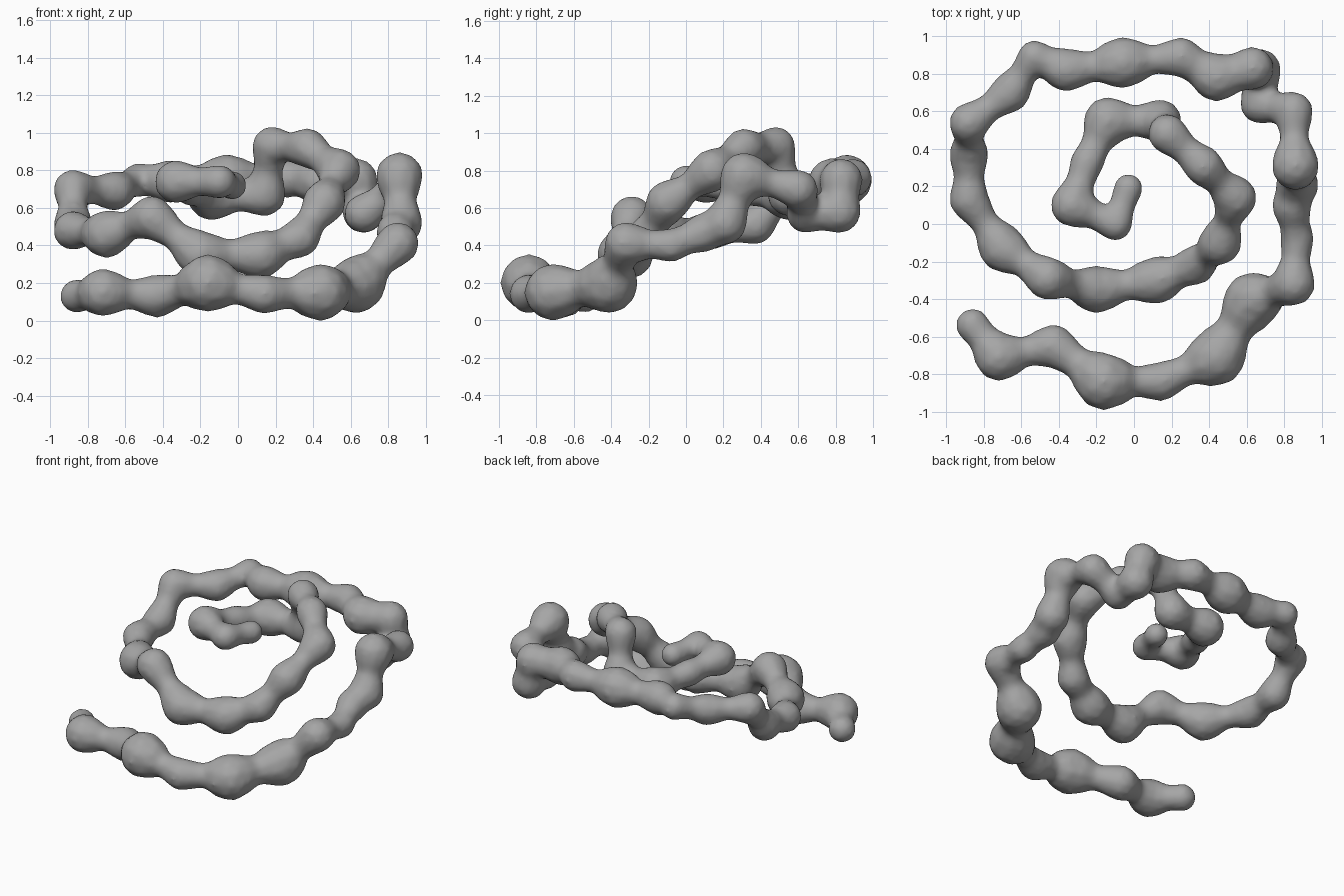
import bpy
import bmesh
import math
from mathutils import Vector, Matrix

default_cube = bpy.data.objects.get("Cube")
if default_cube:
    bpy.data.objects.remove(default_cube, do_unlink=True)

# Bead sizes along the coil
TINY, THIN, SLIM, MID, FAT, BIG = .078, .09, .105, .115, .127, .152

# Outer turn of the coil, from the low front end round the back to the left side
outer_turn = [
    (-.86, -.54, .13, THIN), (-.72, -.71, .15, FAT), (-.43, -.65, .13, MID),
    (-.16, -.84, .20, BIG), (.14, -.84, .14, SLIM), (.44, -.71, .15, BIG),
    (.63, -.41, .19, BIG), (.85, -.32, .41, MID), (.87, -.08, .40, THIN),
    (.84, .10, .47, SLIM), (.87, .21, .52, MID), (.86, .31, .77, FAT),
    (.85, .60, .70, SLIM), (.67, .64, .57, SLIM), (.67, .82, .58, MID),
    (.63, .83, .75, MID), (.44, .78, .74, FAT), (.25, .89, .76, SLIM),
    (-.06, .86, .75, BIG - .015), (-.36, .82, .74, MID), (-.53, .89, .75, THIN),
    (-.66, .70, .69, SLIM), (-.88, .54, .70, SLIM),
]

# Inner turn, sinking at the front, arching up and ending in the middle
inner_turn = [
    (-.88, .37, .51, SLIM), (-.88, .13, .48, SLIM), (-.70, -.13, .46, FAT),
    (-.46, -.29, .55, MID), (-.20, -.35, .35, FAT), (.12, -.30, .35, FAT),
    (.33, -.22, .44, SLIM), (.46, -.10, .63, MID), (.54, .14, .80, MID),
    (.37, .31, .92, SLIM), (.18, .48, .93, SLIM), (.14, .55, .67, MID),
    (-.14, .55, .66, FAT), (-.25, .33, .70, THIN), (-.33, .10, .74, MID),
    (-.10, .00, .74, THIN), (-.03, .19, .72, TINY),
]


def add_bead(bm, centre, radius):
    bmesh.ops.create_icosphere(bm, subdivisions=2, radius=radius * 1.02,
                               matrix=Matrix.Translation(centre))


def add_link(bm, start, end, steps=9):
    """Run of beads from one node to the next, pinched in the middle."""
    a, b = Vector(start[:3]), Vector(end[:3])
    pinch = .33 * min(1, (b - a).length / .3) ** 2
    for i in range(steps):
        t = i / steps
        ease = t * t * (3 - 2 * t)
        radius = start[3] + (end[3] - start[3]) * ease
        radius *= 1 - pinch * math.sin(math.pi * t) ** 1.5
        add_bead(bm, a.lerp(b, t), radius)


def make_material(name, colour):
    material = bpy.data.materials.new(name)
    material.use_nodes = True
    material.diffuse_color = colour
    shader = next(n for n in material.node_tree.nodes if n.type == 'BSDF_PRINCIPLED')
    shader.inputs["Base Color"].default_value = colour
    return material


# Knobbly coil: beads and links along the whole path
nodes = outer_turn + inner_turn
bm = bmesh.new()
for start, end in zip(nodes, nodes[1:]):
    add_link(bm, start, end)
add_bead(bm, Vector(nodes[-1][:3]), nodes[-1][3])
mesh = bpy.data.meshes.new("knobbly_coil")
bm.to_mesh(mesh)
bm.free()
coil = bpy.data.objects.new("knobbly_coil", mesh)
bpy.context.collection.objects.link(coil)

# Fuse the beads into one soft skin
fuse = coil.modifiers.new("fuse", 'REMESH')
fuse.mode = 'VOXEL'
fuse.voxel_size = .016
fuse.use_smooth_shade = True
soften = coil.modifiers.new("soften", 'SMOOTH')
soften.factor = .5
soften.iterations = 8

bpy.ops.object.select_all(action='DESELECT')
coil.select_set(True)
bpy.context.view_layer.objects.active = coil
for modifier in list(coil.modifiers):
    bpy.ops.object.modifier_apply(modifier=modifier.name)
bpy.ops.object.shade_smooth()

# Rest the coil on the ground
lowest = min(v.co.z for v in coil.data.vertices)
coil.data.transform(Matrix.Translation((0, 0, -lowest)))

coil.data.materials.clear()
coil.data.materials.append(make_material("mid_grey", (.38, .38, .38, 1)))
